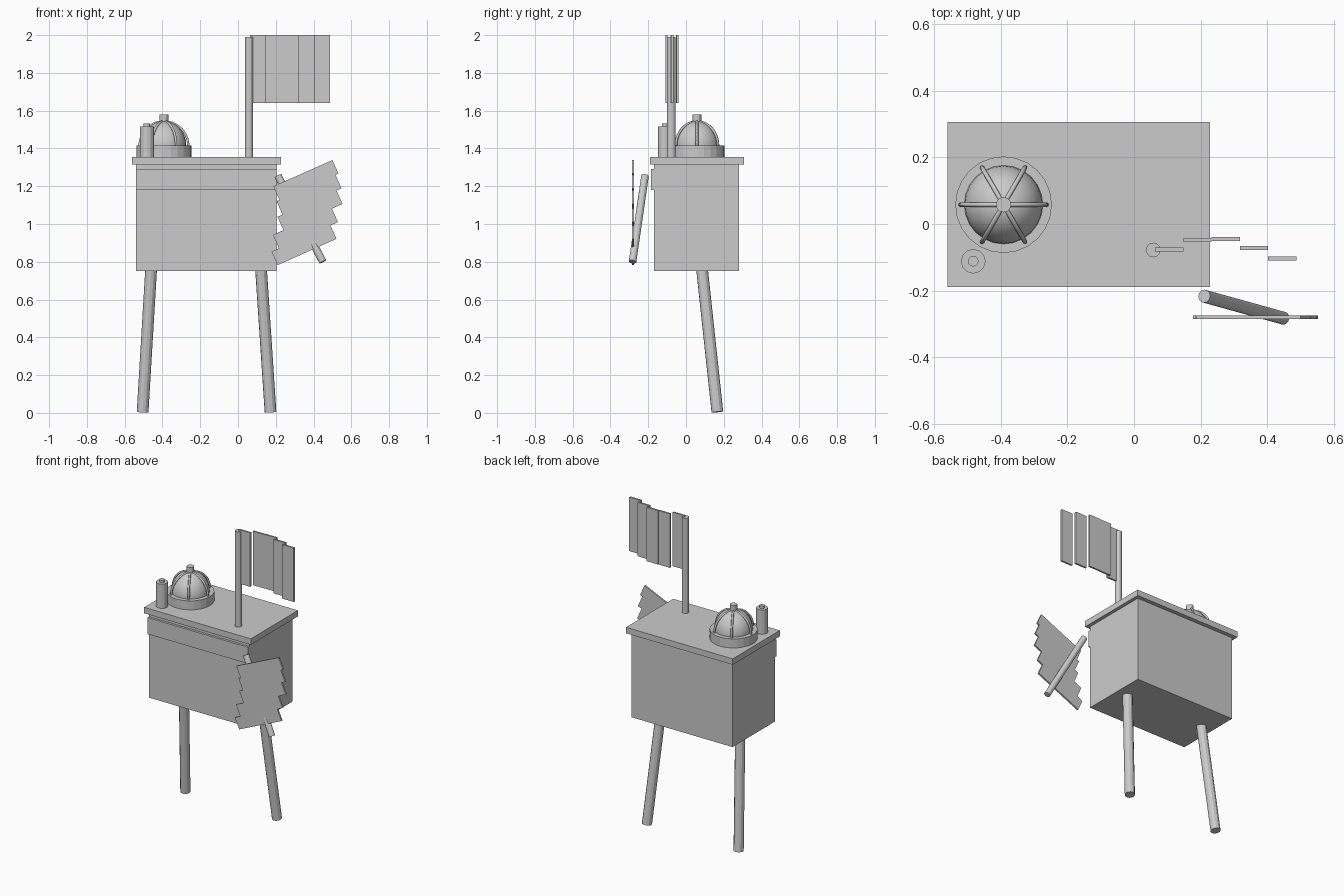
import bpy, bmesh, math
from mathutils import Vector

cube = bpy.data.objects.get("Cube")
if cube:
    bpy.data.objects.remove(cube, do_unlink=True)

GREY = (0.6, 0.6, 0.6, 1)
grey = bpy.data.materials.new("plain grey")
grey.use_nodes = True
grey.diffuse_color = GREY
grey.node_tree.nodes["Principled BSDF"].inputs["Base Color"].default_value = GREY


def finish(name, bm, smooth=False):
    mesh = bpy.data.meshes.new(name)
    bmesh.ops.recalc_face_normals(bm, faces=bm.faces)
    for f in bm.faces:
        f.smooth = smooth
    bm.to_mesh(mesh)
    bm.free()
    mesh.materials.append(grey)
    ob = bpy.data.objects.new(name, mesh)
    bpy.context.collection.objects.link(ob)
    return ob


def box(name, low, high):
    low, high = Vector(low), Vector(high)
    bm = bmesh.new()
    bmesh.ops.create_cube(bm, size=1)
    bmesh.ops.scale(bm, vec=high - low, verts=bm.verts)
    bmesh.ops.translate(bm, vec=(low + high) / 2, verts=bm.verts)
    return finish(name, bm)


def rod(name, start, end, radius, sides=12):
    start, end = Vector(start), Vector(end)
    axis = end - start
    bm = bmesh.new()
    bmesh.ops.create_cone(bm, cap_ends=True, segments=sides, radius1=radius,
                          radius2=radius, depth=axis.length)
    bmesh.ops.rotate(bm, verts=bm.verts,
                     matrix=Vector((0, 0, 1)).rotation_difference(axis).to_matrix())
    bmesh.ops.translate(bm, vec=(start + end) / 2, verts=bm.verts)
    return finish(name, bm)


def upright(name, x, y, bottom, top, radius, sides=12):
    return rod(name, (x, y, bottom), (x, y, top), radius, sides)


# Body, lid and front band
box("body", (-0.54, -0.17, 0.75), (0.205, 0.28, 1.315))
box("lid", (-0.56, -0.19, 1.315), (0.228, 0.307, 1.355))
box("front_band", (-0.54, -0.185, 1.18), (0.205, -0.17, 1.29))

# Splayed legs
rod("right_leg", (-0.46, 0.085, 0.76), (-0.505, 0.166, 0.005), 0.031)
rod("left_leg", (0.122, 0.085, 0.76), (0.172, 0.166, 0.005), 0.031)

# Domed lantern: ring, dome, ribs and knob
DX, DY = -0.392, 0.058
upright("dome_ring", DX, DY, 1.355, 1.415, 0.145, 24)
bm = bmesh.new()
bmesh.ops.create_uvsphere(bm, u_segments=24, v_segments=16, radius=0.118)
bmesh.ops.scale(bm, vec=(1, 1, 1.1), verts=bm.verts)
bmesh.ops.bisect_plane(bm, geom=bm.verts[:] + bm.edges[:] + bm.faces[:],
                       plane_co=(0, 0, -0.01), plane_no=(0, 0, -1), clear_outer=True)
bmesh.ops.translate(bm, vec=(DX, DY, 1.415), verts=bm.verts)
finish("dome", bm, smooth=True)
for i in range(6):
    turn = i * math.tau / 6
    curve = bpy.data.curves.new("dome_rib", "CURVE")
    curve.dimensions = "3D"
    curve.bevel_depth = 0.007
    curve.bevel_resolution = 1
    curve.use_fill_caps = True
    spline = curve.splines.new("POLY")
    spline.points.add(10)
    for k, p in enumerate(spline.points):
        a = k / 10 * math.pi / 2
        r = 0.129 * math.cos(a)
        p.co = (DX + r * math.cos(turn), DY + r * math.sin(turn),
                1.413 + 0.13 * math.sin(a), 1)
    curve.materials.append(grey)
    bpy.context.collection.objects.link(bpy.data.objects.new(f"dome_rib_{i + 1}", curve))
upright("dome_knob", DX, DY, 1.53, 1.58, 0.023)

# Small canister beside the dome
upright("canister", -0.483, -0.112, 1.355, 1.517, 0.037)
upright("canister_cap", -0.483, -0.112, 1.517, 1.533, 0.016)

# Flag made of rippling panels
upright("flag_pole", 0.058, -0.078, 1.355, 1.99, 0.022)
for i in range(5):
    x, y = 0.063 + 0.085 * i, -0.077 + 0.035 * math.sin(i)
    box(f"flag_panel_{i + 1}", (x, y - 0.006, 1.64), (x + 0.085, y + 0.006, 2))

# Tilted arm rod with a stepped fan plate
rod("arm", (0.211, -0.217, 1.255), (0.449, -0.283, 0.8), 0.02)
tilt = math.radians(24)
left, right = [], []
for i, shift in enumerate((0.23, 0.213, 0.184, 0.123, 0.08)):
    for drop in (i, i + 1):
        v = 0.197 - 0.078 * drop
        for side, u in ((right, shift), (left, shift - 0.342)):
            side.append((0.37 + u * math.cos(tilt) - v * math.sin(tilt), -0.286,
                         1.065 + u * math.sin(tilt) + v * math.cos(tilt)))
bm = bmesh.new()
face = bm.faces.new([bm.verts.new(p) for p in right + left[::-1]])
made = bmesh.ops.extrude_face_region(bm, geom=[face])["geom"]
bmesh.ops.translate(bm, vec=(0, 0.011, 0),
                    verts=[g for g in made if isinstance(g, bmesh.types.BMVert)])
finish("fan_plate", bm)
